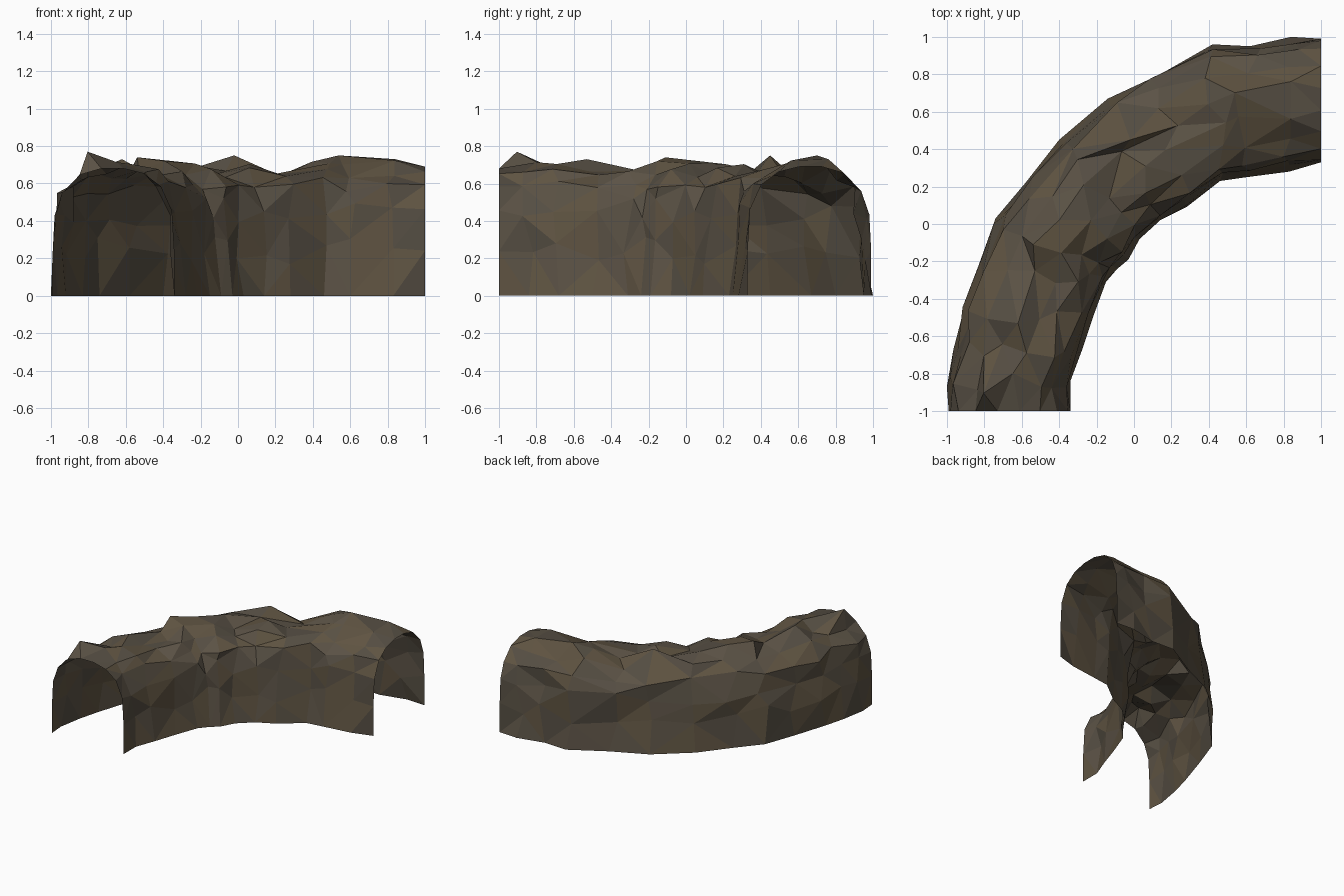
import bpy, bmesh, random
from mathutils import Vector

if "Cube" in bpy.data.objects:
    bpy.data.objects.remove(bpy.data.objects["Cube"])

random.seed(11)

# Plan of the bend: outer x, y, inner x, y, roof height
STATIONS = [
    (-.99, -1, -.34, -1, .68), (-1, -.87, -.34, -.84, .69),
    (-.965, -.67, -.28, -.68, .69), (-.92, -.50, -.22, -.50, .70),
    (-.83, -.22, -.15, -.31, .68), (-.74, .03, -.09, -.24, .70),
    (-.58, .22, -.03, -.19, .70), (-.40, .45, .03, -.08, .69),
    (-.14, .67, .14, .02, .69), (.14, .80, .28, .09, .68),
    (.42, .96, .46, .23, .71), (.62, .95, .60, .25, .69),
    (.84, 1, .83, .28, .70), (1, .99, 1, .33, .69),
]
# Arch section: fraction across (outer to inner), fraction of height
ARCH = [(0, 0), (0, .35), (.015, .63), (.08, .81), (.22, .95), (.40, 1),
        (.58, 1), (.75, .96), (.89, .86), (.98, .67), (1, .35), (1, 0)]
# Jagged rock points along the roof
PEAKS = [(-.82, -.93, .77), (-.57, -.13, .74), (-.02, .45, .75),
         (.50, .72, .75), (.85, .78, .73), (-.62, -.53, .73)]

bm = bmesh.new()
rings = []
last = len(STATIONS) - 1
for i, (ox, oy, ix, iy, h) in enumerate(STATIONS):
    outer, inner = Vector((ox, oy, 0)), Vector((ix, iy, 0))
    across = (inner - outer).normalized()
    along = Vector((-across.y, across.x, 0))
    ring = []
    for j, (t, f) in enumerate(ARCH):
        p = outer.lerp(inner, t) + Vector((0, 0, f * h))
        if 0 < i < last and 0 < j < len(ARCH) - 1:
            # Rough rock: side points move inward, roof points up and down
            if t < .05 or t > .95:
                p += across * random.uniform(0, .045) * (1 if t < .5 else -1)
            else:
                p += across * random.uniform(-.03, .03)
            p.z += random.uniform(-.045, .025) if f > .7 else random.uniform(-.07, .07)
            p += along * random.uniform(-1, 1) * (.035 if t > .7 else .06)
        p.x, p.y = max(-1, min(1, p.x)), max(-1, min(1, p.y))
        ring.append(bm.verts.new(p))
    rings.append(ring)

# Lift the closest roof point towards each peak
roof = [v for r in rings[1:-1] for v in r[4:8]]
for peak in PEAKS:
    target = Vector(peak)
    v = min(roof, key=lambda v: (v.co - target).length)
    step = target - v.co
    step.z = 0
    if step.length > .08:
        step.length = .08
    v.co += step
    v.co.z = target.z

# Join neighbouring arches with triangles along the shorter diagonal
for r0, r1 in zip(rings, rings[1:]):
    for j in range(len(ARCH) - 1):
        a, b, c, d = r0[j], r0[j + 1], r1[j + 1], r1[j]
        if (a.co - c.co).length < (b.co - d.co).length:
            tris = (a, b, c), (a, c, d)
        else:
            tris = (a, b, d), (b, c, d)
        for tri in tris:
            bm.faces.new(tri)

# Face outward
bm.normal_update()
if sum(f.normal.z for f in bm.faces) < 0:
    bmesh.ops.reverse_faces(bm, faces=bm.faces[:])

mesh = bpy.data.meshes.new("curved_rock_tunnel")
bm.to_mesh(mesh)
bm.free()
tunnel = bpy.data.objects.new("curved_rock_tunnel", mesh)
bpy.context.collection.objects.link(tunnel)

# Brown rock tones
for k, col in enumerate([(.105, .085, .06), (.09, .075, .055), (.115, .088, .054)]):
    mat = bpy.data.materials.new(f"rock_{k}")
    mat.diffuse_color = (*col, 1)
    mat.use_nodes = True
    mat.node_tree.nodes["Principled BSDF"].inputs["Base Color"].default_value = mat.diffuse_color
    mesh.materials.append(mat)
for poly in mesh.polygons:
    poly.material_index = random.randrange(3)
